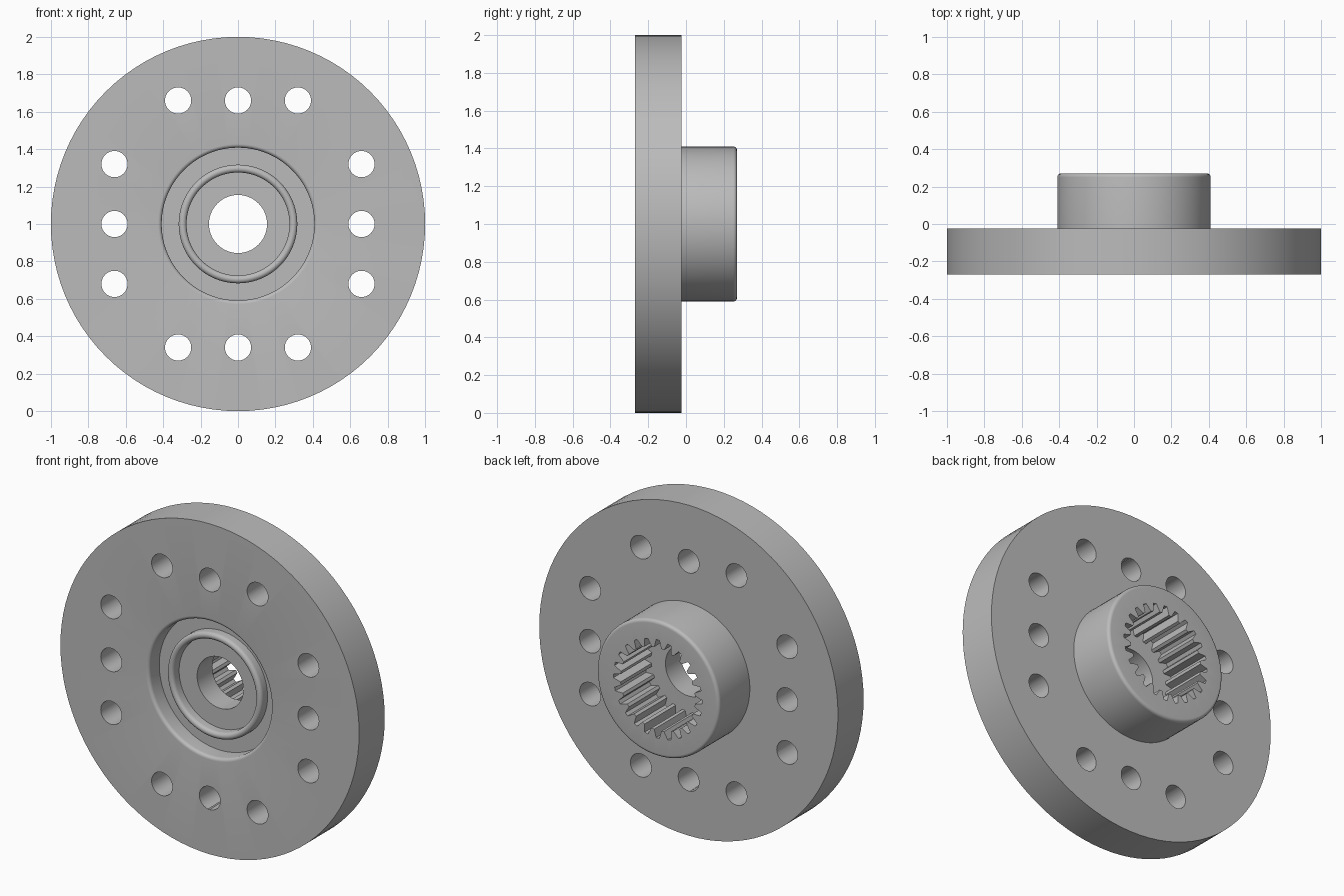
import bpy, bmesh
from math import sin, cos, pi, radians
from mathutils import Vector

cube = bpy.data.objects.get("Cube")
if cube:
    bpy.data.objects.remove(cube, do_unlink=True)

FRONT, STEP, BACK = -0.27, -0.025, 0.27   # depths of flange front, flange back, hub end
FLOOR = FRONT + 0.10                      # floor of the front recess
CENTRE = Vector((0, 0, 1))

steel = bpy.data.materials.new("steel_grey")
steel.use_nodes = True
grey = (0.5, 0.5, 0.5, 1)
steel.diffuse_color = grey
steel.node_tree.nodes["Principled BSDF"].inputs["Base Color"].default_value = grey


def finish(name, bm):
    bmesh.ops.recalc_face_normals(bm, faces=bm.faces[:])
    mesh = bpy.data.meshes.new(name)
    bm.to_mesh(mesh)
    bm.free()
    mesh.materials.append(steel)
    obj = bpy.data.objects.new(name, mesh)
    bpy.context.collection.objects.link(obj)
    return obj


def lathe(name, profile, steps=96):
    """Turn a closed (radius, depth) outline around the y axis."""
    bm = bmesh.new()
    rings = [[bm.verts.new(CENTRE + Vector((r * cos(a), y, r * sin(a)))) for r, y in profile]
             for a in (2 * pi * i / steps for i in range(steps))]
    n = len(profile)
    for i in range(steps):
        a, b = rings[i], rings[(i + 1) % steps]
        for j in range(n):
            k = (j + 1) % n
            bm.faces.new((a[j], a[k], b[k], b[j]))
    return finish(name, bm)


def prism(name, outline, y0, y1):
    """Extrude an (x, z) outline along y."""
    bm = bmesh.new()
    face = bm.faces.new([bm.verts.new(CENTRE + Vector((x, y0, z))) for x, z in outline])
    new = bmesh.ops.extrude_face_region(bm, geom=[face])["geom"]
    bmesh.ops.translate(bm, vec=(0, y1 - y0, 0),
                        verts=[v for v in new if isinstance(v, bmesh.types.BMVert)])
    return finish(name, bm)


def arc(r, y, size, start, end, steps=6):
    """Rounded corner points in the (radius, depth) plane."""
    angles = [radians(start + (end - start) * i / steps) for i in range(steps + 1)]
    return [(r + size * cos(a), y + size * sin(a)) for a in angles]


# Flange, hub, front recess and raised seal ring in one turned outline
profile = [(0.155, STEP - 0.03), (0.155, FLOOR), (0.275, FLOOR)]
profile += arc(0.296, FRONT + 0.06, 0.021, 180, 360, 10)
profile += [(0.317, FLOOR), (0.408, FLOOR)]
profile += arc(0.428, FRONT + 0.02, 0.02, 180, 270)
profile += [(1.0, FRONT), (1.0, STEP), (0.41, STEP)]
profile += arc(0.39, BACK - 0.02, 0.02, 0, 90)
profile += [(0.155, BACK)]
body = lathe("splined_hub_flange", profile)

# Toothed socket cut from the back of the hub
TEETH = 24
socket = []
for i in range(TEETH):
    for part, r in ((-0.36, 0.25), (-0.14, 0.297), (0.14, 0.297), (0.36, 0.25)):
        a = 2 * pi * (i + part) / TEETH
        socket.append((r * cos(a), r * sin(a)))
cutters = [prism("socket_cutter", socket, STEP, BACK + 0.1)]

# Three bolt holes on each of the four sides
for side in range(4):
    c, s = round(cos(side * pi / 2)), round(sin(side * pi / 2))
    for offset in (-0.32, 0, 0.32):
        x, z = 0.66 * c - offset * s, 0.66 * s + offset * c
        ring = [(x + 0.07 * cos(2 * pi * i / 40), z + 0.07 * sin(2 * pi * i / 40))
                for i in range(40)]
        cutters.append(prism("bolt_hole_cutter", ring, FRONT - 0.1, STEP + 0.1))

bpy.ops.object.select_all(action="DESELECT")
body.select_set(True)
bpy.context.view_layer.objects.active = body
for cutter in cutters:
    cutter.hide_render = True
    mod = body.modifiers.new("cut", "BOOLEAN")
    mod.operation = "DIFFERENCE"
    mod.solver = "EXACT"
    mod.object = cutter
    bpy.ops.object.modifier_apply(modifier=mod.name)
    bpy.data.objects.remove(cutter, do_unlink=True)

bpy.ops.object.shade_smooth_by_angle(angle=radians(30))
